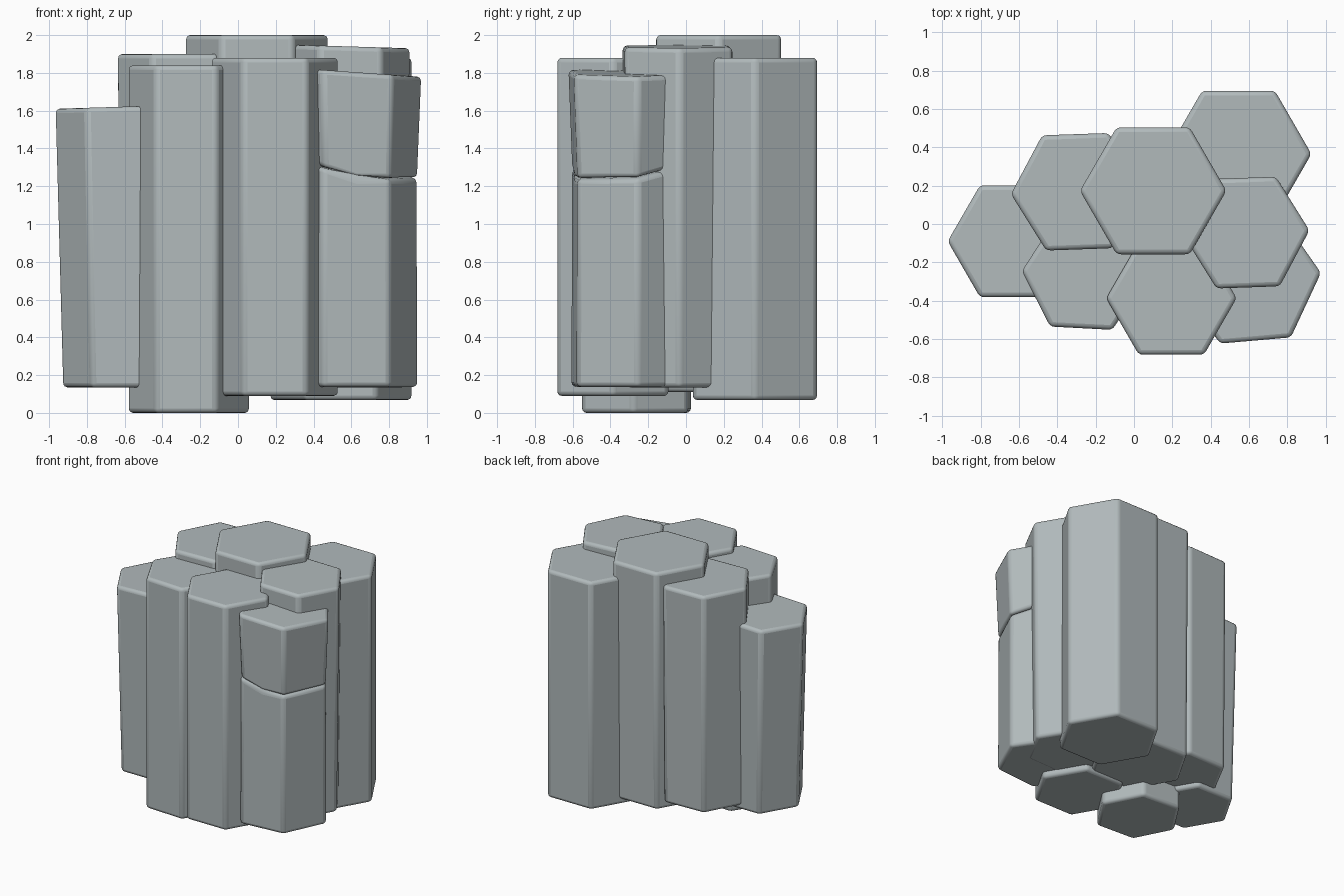
import bpy, bmesh, math

if "Cube" in bpy.data.objects:
    bpy.data.objects.remove(bpy.data.objects["Cube"])

stone = bpy.data.materials.new("grey_stone")
stone.diffuse_color = (0.44, 0.49, 0.50, 1)
stone.use_nodes = True
stone.node_tree.nodes["Principled BSDF"].inputs["Base Color"].default_value = stone.diffuse_color


def ring(cx, cy, r, rot, scale=1.0, mids=False):
    """Hexagon corners, optionally with edge midpoints."""
    c = [(cx + r * scale * math.cos(math.radians(rot + 60 * i)),
          cy + r * scale * math.sin(math.radians(rot + 60 * i))) for i in range(6)]
    if not mids:
        return c
    out = []
    for i, p in enumerate(c):
        q = c[(i + 1) % 6]
        out += [p, ((p[0] + q[0]) / 2, (p[1] + q[1]) / 2)]
    return out


def prism(name, low, high, z_low, z_high):
    """Column between two rings; heights are functions of x, y."""
    bm = bmesh.new()
    a = [bm.verts.new((x, y, z_low(x, y))) for x, y in low]
    b = [bm.verts.new((x, y, z_high(x, y))) for x, y in high]
    n = len(a)
    for i in range(n):
        j = (i + 1) % n
        bm.faces.new((a[i], a[j], b[j], b[i]))
    bm.faces.new(b)
    bm.faces.new(a[::-1])
    me = bpy.data.meshes.new(name)
    bm.to_mesh(me)
    bm.free()
    me.materials.append(stone)
    ob = bpy.data.objects.new(name, me)
    bpy.context.collection.objects.link(ob)
    bev = ob.modifiers.new("worn_edges", 'BEVEL')
    bev.width = 0.024
    bev.segments = 3
    bev.limit_method = 'ANGLE'
    bev.angle_limit = math.radians(35)
    bpy.ops.object.select_all(action='DESELECT')
    ob.select_set(True)
    bpy.context.view_layer.objects.active = ob
    bpy.ops.object.shade_smooth_by_angle(angle=math.radians(40))
    return ob


# name, centre x, y, radius, rotation, bottom z, top z, bottom scale, bottom shift x, top tilt
columns = [
    ("left_column", -0.635, -0.09, 0.337, 0, 0.135, 1.62, 0.94, 0.02, 0.03),
    ("back_left_column", -0.295, 0.168, 0.347, 2, 0.17, 1.90, 0.97, 0, 0),
    ("tall_centre_column", 0.10, 0.173, 0.382, 0, 0.11, 2.00, 0.97, 0, 0),
    ("front_left_column", -0.26, -0.262, 0.325, -3, 0.0, 1.84, 1.0, 0, 0),
    ("front_column", 0.195, -0.387, 0.34, 0, 0.09, 1.88, 1.0, 0, 0),
    ("right_column", 0.585, -0.045, 0.33, 2, 0.135, 1.94, 0.94, 0, -0.03),
    ("back_right_column", 0.545, 0.365, 0.38, 0, 0.068, 1.88, 1.0, 0, 0),
]
for name, x, y, r, rot, z0, z1, s, dx, tilt in columns:
    prism(name, ring(x + dx, y, r, rot, s), ring(x, y, r, rot),
          lambda px, py, z0=z0: z0,
          lambda px, py, z1=z1, x=x, t=tilt: z1 + t * (px - x))


# broken front right column: two pieces split by an uneven crack
def crack(x, y):
    return 1.24 + 0.35 * max(0, 0.62 - x) + 0.28 * max(0, y + 0.26)


G = (0.605, -0.287, 0.372, 5)
prism("broken_column_base", ring(0.60, -0.285, 0.362, 5, 0.985, True),
      ring(0.60, -0.285, 0.362, 5, 0.975, True), lambda x, y: 0.138,
      lambda x, y: crack(x, y) - 0.003)
prism("broken_column_top", ring(*G, 0.94, True), ring(*G, 1.0, True),
      lambda x, y: crack(x, y) + 0.003, lambda x, y: 1.805 - 0.07 * (x - 0.6))
